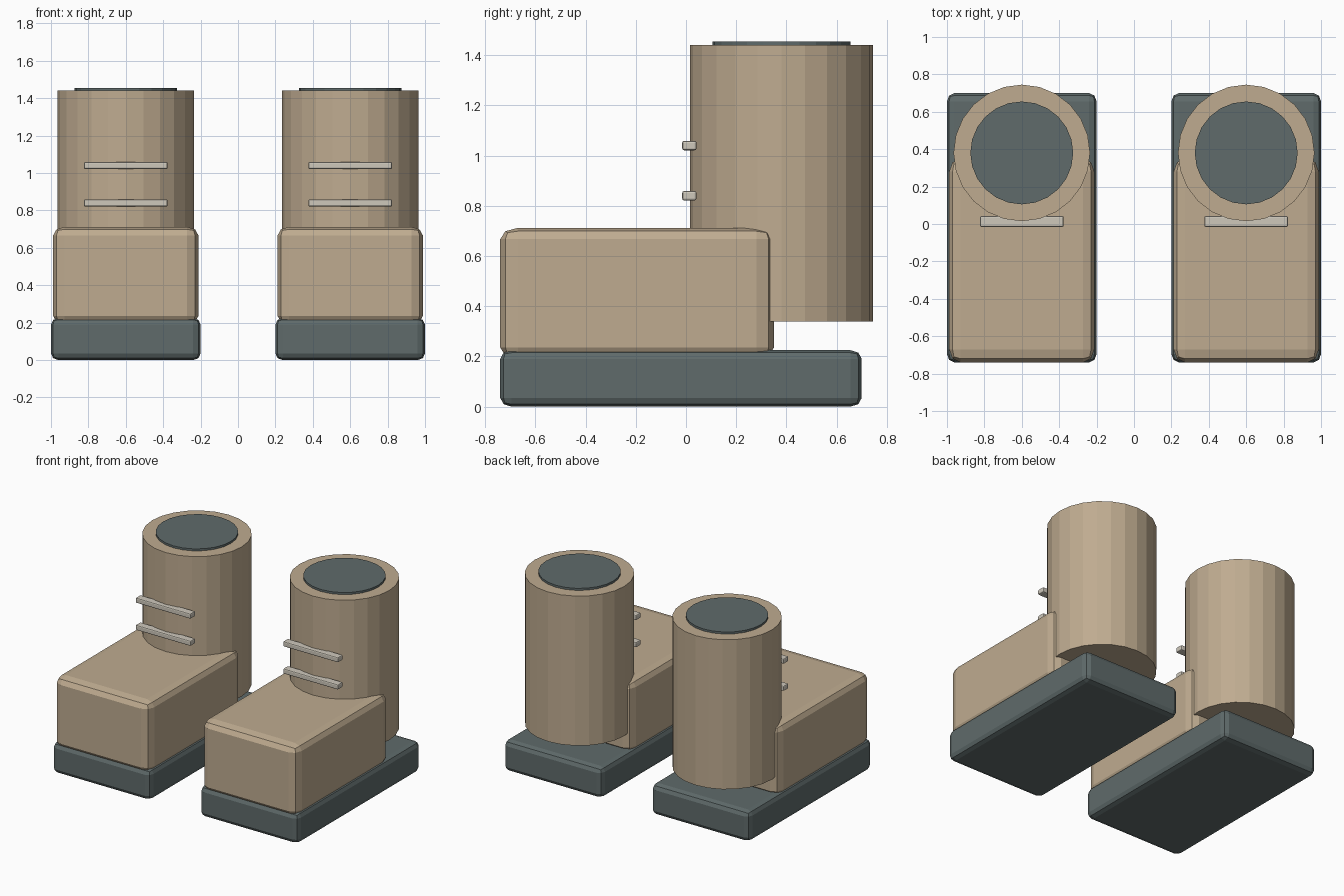
import bpy
import bmesh
from mathutils import Vector

default = bpy.data.objects.get("Cube")
if default:
    bpy.data.objects.remove(default, do_unlink=True)


def material(name, rgb):
    mat = bpy.data.materials.new(name)
    mat.use_nodes = True
    mat.diffuse_color = (*rgb, 1)
    mat.node_tree.nodes["Principled BSDF"].inputs["Base Color"].default_value = (*rgb, 1)
    return mat


TAN = material("tan leather", (0.52, 0.41, 0.28))
DARK = material("dark slate rubber", (0.115, 0.147, 0.147))
LACE = material("pale lace", (0.62, 0.58, 0.50))


def add_object(name, bm, mat):
    mesh = bpy.data.meshes.new(name)
    bm.to_mesh(mesh)
    bm.free()
    mesh.materials.append(mat)
    obj = bpy.data.objects.new(name, mesh)
    bpy.context.collection.objects.link(obj)


def rounded_box(name, low, high, bevel, mat, segments=2):
    """Box between two corners, with its own bevel width along each axis."""
    low, high, bevel = Vector(low), Vector(high), Vector(bevel)
    size = high - low
    bm = bmesh.new()
    bmesh.ops.create_cube(bm, size=1)
    # Bevel evenly in a stretched space, then scale to the real widths
    bmesh.ops.scale(bm, verts=bm.verts, vec=[s / b for s, b in zip(size, bevel)])
    bmesh.ops.bevel(bm, geom=bm.edges[:], offset=1, segments=segments,
                    profile=0.5, affect='EDGES')
    bmesh.ops.scale(bm, verts=bm.verts, vec=bevel)
    bmesh.ops.translate(bm, verts=bm.verts, vec=(low + high) / 2)
    add_object(name, bm, mat)


def cylinder(name, x, y, radius, bottom, top, mat, sides):
    bm = bmesh.new()
    bmesh.ops.create_cone(bm, cap_ends=True, segments=sides, radius1=radius,
                          radius2=radius, depth=top - bottom)
    bmesh.ops.translate(bm, verts=bm.verts, vec=(x, y, (top + bottom) / 2))
    add_object(name, bm, mat)


for side, x in (("left", 0.6), ("right", -0.6)):
    # Sole and foot
    rounded_box(side + "_sole", (x - 0.4, -0.74, 0), (x + 0.4, 0.70, 0.225),
                (0.04, 0.045, 0.035), DARK)
    rounded_box(side + "_foot", (x - 0.388, -0.74, 0.19), (x + 0.388, 0.35, 0.712),
                (0.06, 0.07, 0.045), TAN)
    # Shaft and its dark opening
    cylinder(side + "_shaft", x, 0.38, 0.365, 0.34, 1.44, TAN, 24)
    cylinder(side + "_opening", x, 0.38, 0.275, 1.40, 1.455, DARK, 24)
    # Laces across the front
    for row, z in (("lower", 0.84), ("upper", 1.04)):
        rounded_box(f"{side}_{row}_lace", (x - 0.224, -0.015, z - 0.019),
                    (x + 0.224, 0.042, z + 0.019), (0.008, 0.008, 0.008), LACE)
